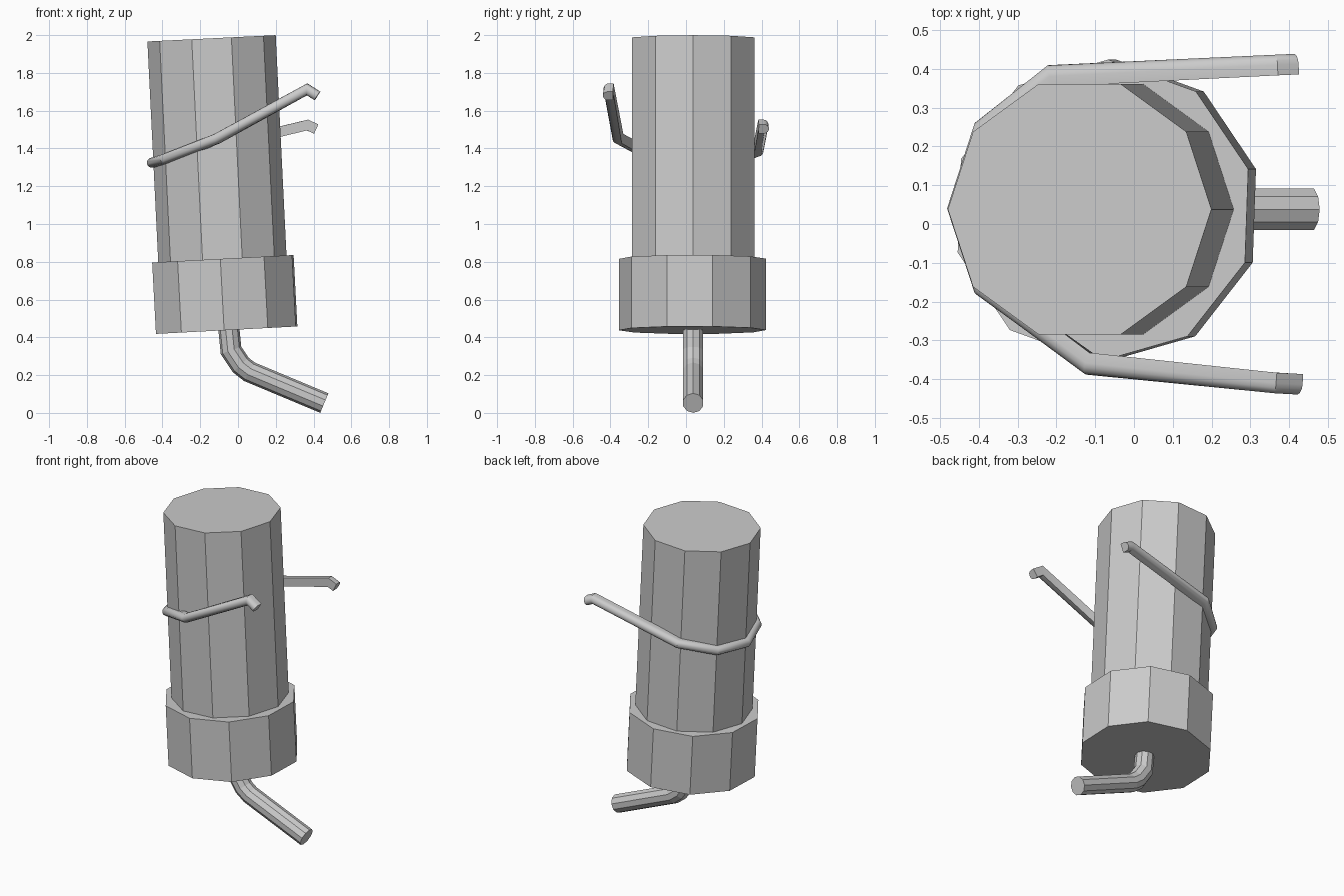
import bpy, bmesh, math
from mathutils import Vector

if "Cube" in bpy.data.objects:
    bpy.data.objects.remove(bpy.data.objects["Cube"])


def sweep(name, path, profile, ref):
    """Sweep a closed profile along a path with mitred corners and end caps."""
    pts = [Vector(p) for p in path]
    ref = Vector(ref)
    bm = bmesh.new()
    rings = []
    for i, p in enumerate(pts):
        t1 = (p - pts[i - 1]).normalized() if i else None
        t2 = (pts[i + 1] - p).normalized() if i < len(pts) - 1 else None
        t1, t2 = t1 or t2, t2 or t1
        t = (t1 + t2).normalized()
        u = ref.cross(t).normalized()
        v = t.cross(u)
        bend = t2 - t1
        stretch = 1 / t.dot(t1) - 1
        ring = []
        for a, b in profile:
            off = u * a + v * b
            if bend.length > 1e-4:
                n = bend.normalized()
                off += n * off.dot(n) * stretch
            ring.append(bm.verts.new(p + off))
        rings.append(ring)
    n = len(profile)
    for r, s in zip(rings, rings[1:]):
        for k in range(n):
            bm.faces.new((r[k], r[(k + 1) % n], s[(k + 1) % n], s[k]))
    bm.faces.new(rings[0][::-1])
    bm.faces.new(rings[-1])
    bmesh.ops.recalc_face_normals(bm, faces=bm.faces)
    me = bpy.data.meshes.new(name)
    bm.to_mesh(me)
    bm.free()
    ob = bpy.data.objects.new(name, me)
    bpy.context.collection.objects.link(ob)
    return ob


def ngon(r, n=10, turn=0):
    return [(r * math.cos(math.radians(turn) + math.tau * k / n),
             r * math.sin(math.radians(turn) + math.tau * k / n)) for k in range(n)]


Y, Z = (0, 1, 0), (0, 0, 1)

# Tilted main body and wider collar at its base
sweep("body", [(-0.078, 0.038, 0.72), (-0.14, 0.038, 1.983)], ngon(0.34), Y)
sweep("collar", [(-0.06, 0.034, 0.438), (-0.08, 0.034, 0.816)], ngon(0.39, turn=16), Y)

# Bent outlet pipe underneath
sweep("outlet_pipe", [(-0.05, 0.038, 0.46), (-0.037, 0.038, 0.331), (0.014, 0.038, 0.254),
                      (0.06, 0.038, 0.218), (0.457, 0.038, 0.052)], ngon(0.056), Y)

# Strap wrapped round the back, with two hooked arms: flat inside, round outside
h = 0.027
strap_profile = [(h, -h), (h, h)] + [
    (-h * math.sin(math.pi * k / 7), h * math.cos(math.pi * k / 7)) for k in range(8)]
strap = sweep("hook_strap", [
    (0.413, 0.412, 1.503), (0.367, 0.41, 1.524), (-0.212, 0.383, 1.385),
    (-0.388, 0.244, 1.335), (-0.454, 0.04, 1.325), (-0.388, -0.162, 1.345),
    (-0.115, -0.362, 1.452), (0.365, -0.41, 1.713), (0.42, -0.413, 1.678)],
    strap_profile, Z)
bpy.context.view_layer.objects.active = strap
strap.select_set(True)
bpy.ops.object.shade_smooth_by_angle(angle=math.radians(30))
